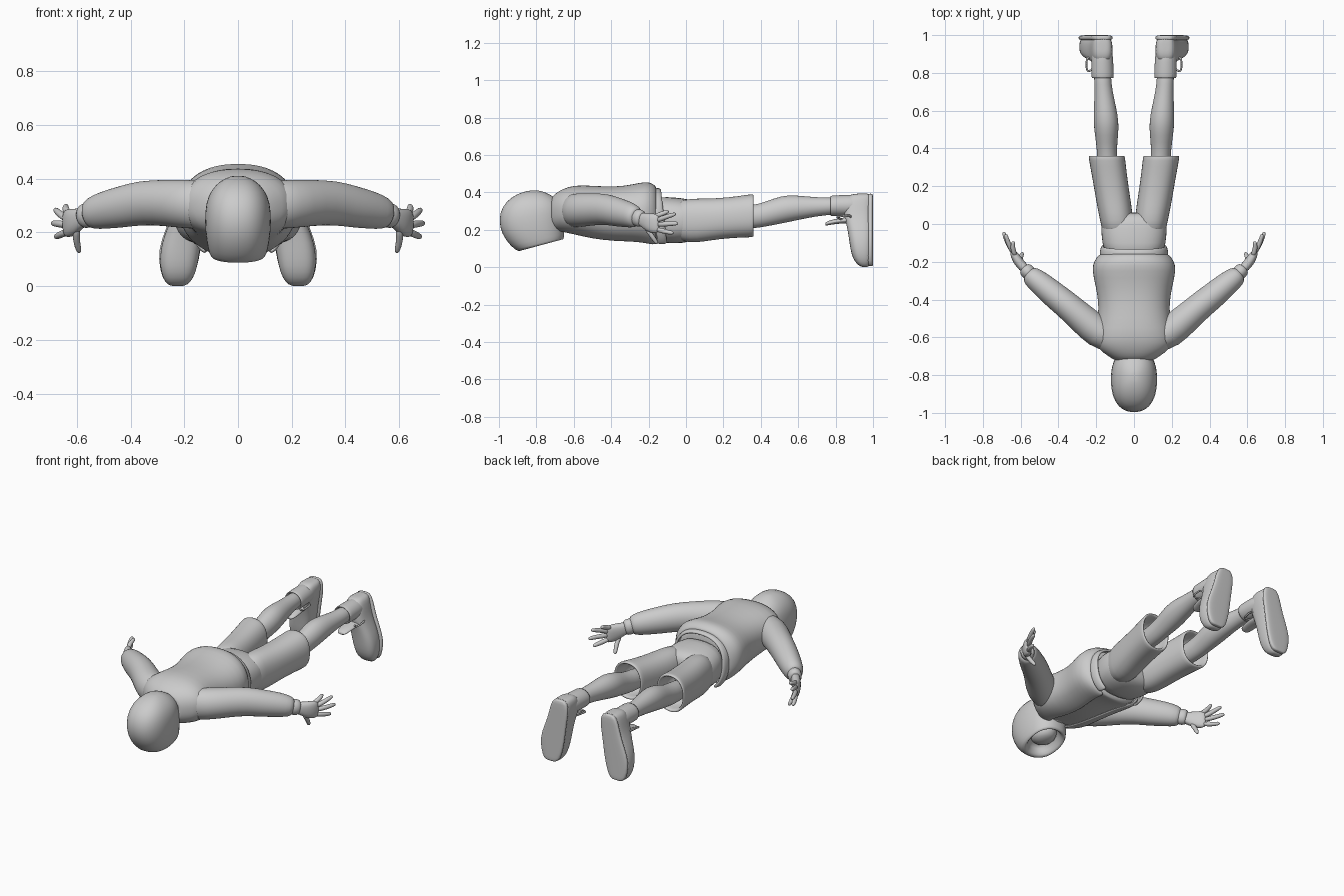
import bpy, bmesh, math
from mathutils import Vector as V


def loft(name, rings, seg=24, power=2.0, mirror=False, caps=(True, True), thick=0, sub=1):
    """rings: (centre, U axis, V axis, gap in degrees around -V)"""
    bm = bmesh.new()
    is_open = any(len(r) > 3 and r[3] > 0 for r in rings)
    n = seg + 1 if is_open else seg
    rows = []
    for r in rings:
        c, u, v = r[:3]
        gap = math.radians(r[3]) if len(r) > 3 else 0
        row = []
        for i in range(n):
            a = -math.pi / 2 + gap + (2 * math.pi - 2 * gap) * i / seg
            ca, sa = math.cos(a), math.sin(a)
            p = math.copysign(abs(ca) ** (2 / power), ca)
            q = math.copysign(abs(sa) ** (2 / power), sa)
            row.append(bm.verts.new(V(c) + V(u) * p + V(v) * q))
        rows.append(row)
    for a, b in zip(rows, rows[1:]):
        for i in range(n - 1 if is_open else n):
            j = (i + 1) % n
            bm.faces.new((a[i], a[j], b[j], b[i]))
    if not is_open:
        for flag, row in zip(caps, (rows[0], rows[-1])):
            if flag:
                mid = bm.verts.new(sum((w.co for w in row), V()) / n)
                for i in range(n):
                    bm.faces.new((row[i], row[(i + 1) % n], mid))
    bmesh.ops.recalc_face_normals(bm, faces=bm.faces)
    me = bpy.data.meshes.new(name)
    bm.to_mesh(me)
    bm.free()
    me.shade_smooth()
    ob = bpy.data.objects.new(name, me)
    bpy.context.collection.objects.link(ob)
    if thick:
        m = ob.modifiers.new("thickness", "SOLIDIFY")
        m.thickness = thick
    if mirror:
        ob.modifiers.new("mirror", "MIRROR").use_clip = False
    if sub:
        m = ob.modifiers.new("smooth", "SUBSURF")
        m.levels = m.render_levels = sub
    return ob


def tube(name, pts, **kw):
    """pts: (x, y, z, side radius, up radius); rings stand square to the path"""
    P = [V(p[:3]) for p in pts]
    rings = []
    for i, p in enumerate(pts):
        t = (P[min(i + 1, len(P) - 1)] - P[max(i - 1, 0)]).normalized()
        side = t.cross(V((0, 0, 1))).normalized()
        rings.append((P[i], side * p[3], side.cross(t) * p[4]))
    return loft(name, rings, **kw)


def along_y(rows):
    return [((x, y, z), (rx, 0, 0), (0, 0, rz), *g) for x, y, z, rx, rz, *g in rows]


def along_z(rows):
    return [((x, (y0 + y1) / 2, z), (rx, 0, 0), (0, (y1 - y0) / 2, 0)) for z, y0, y1, x, rx in rows]


# Hood: rings given by crown point, nape point (y, z) and half width
hood = [(-.88, .15, -.69, .20, .06), (-.87, .11, -.69, .165, .08), (-.885, .082, -.66, .142, .098),
        (-.91, .088, -.65, .155, .108), (-.965, .14, -.65, .20, .119), (-1.0, .215, -.65, .26, .125),
        (-.998, .29, -.66, .33, .121), (-.965, .352, -.69, .365, .10), (-.90, .395, -.73, .392, .065),
        (-.84, .41, -.78, .41, .025)]
loft("hood", [((0, (a + c) / 2, (b + d) / 2), (w, 0, 0), (0, (c - a) / 2, (d - b) / 2))
              for a, b, c, d, w in hood], power=2.3)
loft("face", along_z([(.125, -.81, -.77, 0, .02), (.135, -.84, -.73, 0, .05),
                      (.16, -.87, -.70, 0, .07), (.22, -.87, -.70, 0, .07)]))
tube("neck", [(0, -.75, .25, .07, .07), (0, -.6, .28, .08, .08)])

# Jacket shell, open along the front, over a shirt
jacket = [(0, -.725, .29, .10, .075, 14), (0, -.70, .295, .135, .10, 14), (0, -.66, .30, .195, .118, 14),
          (0, -.60, .305, .215, .135, 14), (0, -.50, .29, .187, .146, 15), (0, -.38, .28, .19, .149, 16),
          (0, -.28, .285, .217, .158, 18), (0, -.215, .288, .222, .172, 20), (0, -.175, .275, .198, .172, 24),
          (0, -.155, .265, .175, .16, 28)]
loft("jacket", along_y(jacket), seg=32, power=2.3, thick=.014)
loft("shirt", along_y([(x, y, z, rx - .02, rz - .02) for x, y, z, rx, rz, g in jacket]), power=2.3)
hem = [(-.17, .175, .16), (-.162, .184, .17), (-.125, .178, .17), (-.112, .168, .16)]
loft("jacket_waistband", [((0, y, .255), (rx, 0, 0), (0, -.018, rz), 40) for y, rx, rz in hem],
     seg=32, power=2.4, thick=.015)

# Sleeves with cuffs
tube("sleeve", [(.10, -.62, .30, .07, .09), (.19, -.575, .305, .088, .092), (.28, -.495, .31, .078, .086),
                (.36, -.425, .31, .073, .083), (.43, -.37, .295, .07, .078), (.50, -.31, .282, .063, .07),
                (.545, -.275, .27, .054, .06), (.56, -.263, .266, .04, .046)], mirror=True)
tube("cuff", [(.54, -.275, .27, .038, .045), (.565, -.25, .262, .041, .049),
              (.582, -.232, .257, .036, .043)], mirror=True, seg=16)

# Hands
tube("palm", [(.56, -.255, .26, .024, .033), (.59, -.225, .252, .026, .038), (.615, -.195, .238, .027, .052),
              (.635, -.16, .232, .022, .054), (.645, -.145, .232, .012, .045)], mirror=True, seg=16, power=2.4)
fingers = {"little_finger": [(.63, -.165, .272), (.643, -.13, .285), (.64, -.10, .297)],
           "ring_finger": [(.638, -.155, .25), (.665, -.105, .27), (.678, -.062, .283)],
           "middle_finger": [(.64, -.15, .228), (.672, -.095, .232), (.688, -.05, .234)],
           "index_finger": [(.637, -.155, .202), (.663, -.11, .19), (.676, -.075, .184)],
           "thumb": [(.60, -.215, .215), (.603, -.185, .17), (.592, -.158, .132)]}
for name, (a, b, c) in fingers.items():
    tip = V(c) + (V(c) - V(b)).normalized() * .008
    tube(name, [(*a, .015, .015), (*b, .0135, .0135), (*c, .0115, .0115), (*tip, .006, .006)],
         mirror=True, seg=10)

# Shorts: hips plus two open legs
loft("shorts_hips", along_y([(0, -.18, .255, .15, .12), (0, -.10, .252, .17, .125), (0, -.02, .248, .176, .122),
                             (0, .03, .25, .168, .11), (0, .06, .25, .12, .08)]), power=2.5)
loft("shorts_leg", along_y([(.085, -.06, .25, .08, .10), (.092, .02, .248, .088, .12), (.105, .10, .252, .092, .115),
                            (.118, .18, .26, .092, .11), (.132, .27, .268, .094, .111), (.143, .345, .275, .097, .116),
                            (.145, .362, .276, .096, .115), (.145, .362, .276, .083, .10),
                            (.143, .34, .276, .08, .097), (.135, .25, .27, .075, .09)]), power=2.3, mirror=True)

# Bare legs
loft("lower_leg", along_y([(.135, .22, .26, .055, .06), (.142, .36, .268, .052, .062), (.145, .43, .285, .056, .067),
                           (.146, .51, .308, .067, .075), (.15, .58, .317, .064, .069), (.157, .66, .321, .053, .056),
                           (.165, .74, .325, .045, .047), (.167, .82, .328, .046, .047)]), mirror=True)

# Shoes: toes point down, soles face backwards
loft("shoe", along_z([(.0, .945, .97, .225, .025), (.012, .915, .985, .224, .047), (.05, .89, .995, .222, .065),
                      (.10, .878, .998, .219, .073), (.16, .87, 1.0, .211, .074), (.22, .86, 1.0, .196, .066),
                      (.27, .845, 1.0, .182, .06), (.31, .84, 1.0, .173, .059), (.36, .85, 1.0, .167, .055),
                      (.385, .87, .998, .166, .045), (.393, .90, .985, .166, .025)]), power=2.7, mirror=True)
loft("shoe_sole", along_z([(.006, .975, 1.0, .225, .035), (.025, .97, 1.0, .224, .058), (.10, .972, 1.0, .221, .077),
                           (.17, .972, 1.0, .211, .077), (.26, .972, 1.0, .185, .063), (.35, .972, 1.0, .168, .06),
                           (.393, .972, 1.0, .166, .04)]), power=3.5, mirror=True)
loft("shoe_collar", along_y([(.167, .83, .33, .044, .043), (.166, .775, .328, .048, .046),
                             (.166, .768, .328, .057, .053), (.166, .785, .328, .06, .056),
                             (.167, .85, .33, .058, .057), (.17, .95, .33, .055, .058)]), mirror=True)
loft("shoe_tongue", along_y([(.185, .90, .255, .04, .02), (.18, .82, .248, .04, .014), (.178, .765, .238, .036, .013),
                             (.178, .745, .23, .024, .009)]), seg=16, mirror=True)

# Shoe laces: a drooping loop on each side of the tongue
for side, name in ((1, "lace_loop_outer"), (-1, "lace_loop_inner")):
    cu = bpy.data.curves.new(name, "CURVE")
    cu.dimensions = "3D"
    cu.bevel_depth = .005
    cu.bevel_resolution = 2
    sp = cu.splines.new("NURBS")
    loop = [(.0, .86, .24), (.035, .82, .262), (.06, .80, .268), (.068, .84, .275), (.062, .89, .28), (.03, .87, .25)]
    sp.points.add(len(loop) - 1)
    for p, (x, y, z) in zip(sp.points, loop):
        p.co = (.186 + side * x, y, z, 1)
    sp.use_cyclic_u = True
    ob = bpy.data.objects.new(name, cu)
    bpy.context.collection.objects.link(ob)
    ob.modifiers.new("mirror", "MIRROR")
